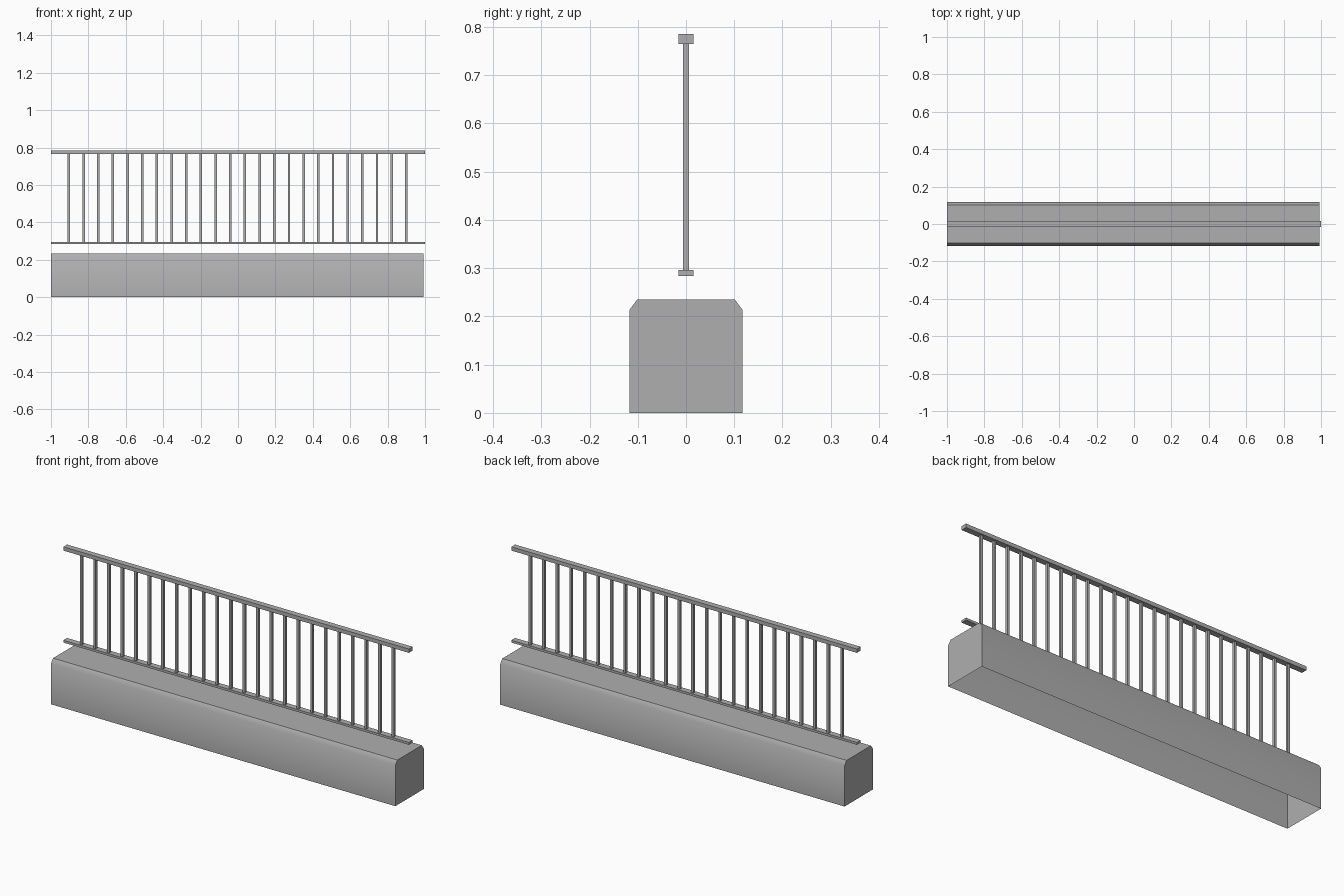
import bpy, bmesh
from mathutils import Matrix, Vector

if "Cube" in bpy.data.objects:
    bpy.data.objects.remove(bpy.data.objects["Cube"])

# Shared mid-dark grey
grey = bpy.data.materials.new("dark_grey")
grey.diffuse_color = (0.43, 0.43, 0.43, 1)
grey.use_nodes = True
grey.node_tree.nodes["Principled BSDF"].inputs["Base Color"].default_value = grey.diffuse_color


def finish(name, bm):
    bmesh.ops.recalc_face_normals(bm, faces=bm.faces)
    mesh = bpy.data.meshes.new(name)
    bm.to_mesh(mesh)
    bm.free()
    mesh.materials.append(grey)
    obj = bpy.data.objects.new(name, mesh)
    bpy.context.collection.objects.link(obj)
    return obj


def add_box(bm, x0, x1, y0, y1, z0, z1):
    size = Vector((x1 - x0, y1 - y0, z1 - z0))
    mid = Vector((x0 + x1, y0 + y1, z0 + z1)) / 2
    bmesh.ops.create_cube(bm, size=1.0, matrix=Matrix.Translation(mid) @ Matrix.Diagonal((*size, 1)))


# Base wall: chamfered profile extruded along x, open underneath
half = [(0.1175, 0.0), (0.1175, 0.213), (0.101, 0.235)]
profile = half + [(-y, z) for y, z in reversed(half)]
bm = bmesh.new()
ends = [[bm.verts.new((x, y, z)) for y, z in profile] for x in (-1.0, 0.993)]
for ring in ends:
    bm.faces.new(ring)
for i in range(len(profile) - 1):
    bm.faces.new((ends[0][i], ends[0][i + 1], ends[1][i + 1], ends[1][i]))
base = finish("base_wall", bm)
bpy.context.view_layer.objects.active = base
base.select_set(True)
bpy.ops.object.shade_smooth_by_angle(angle=0.7)

# Top and bottom rails
for name, z0, z1 in (("bottom_rail", 0.284, 0.296), ("top_rail", 0.765, 0.785)):
    bm = bmesh.new()
    add_box(bm, -1, 1, -0.0155, 0.0155, z0, z1)
    finish(name, bm)

# Row of square balusters, ends hidden inside the rails so left uncapped
COUNT, FIRST, LAST, R = 24, -0.904, 0.900, 0.0065
bm = bmesh.new()
for i in range(COUNT):
    x = FIRST + (LAST - FIRST) * i / (COUNT - 1)
    add_box(bm, x - R, x + R, -R, R, 0.296, 0.765)
bm.normal_update()
caps = [f for f in bm.faces if abs(f.normal.z) > 0.9]
bmesh.ops.delete(bm, geom=caps, context="FACES_ONLY")
finish("balusters", bm)
